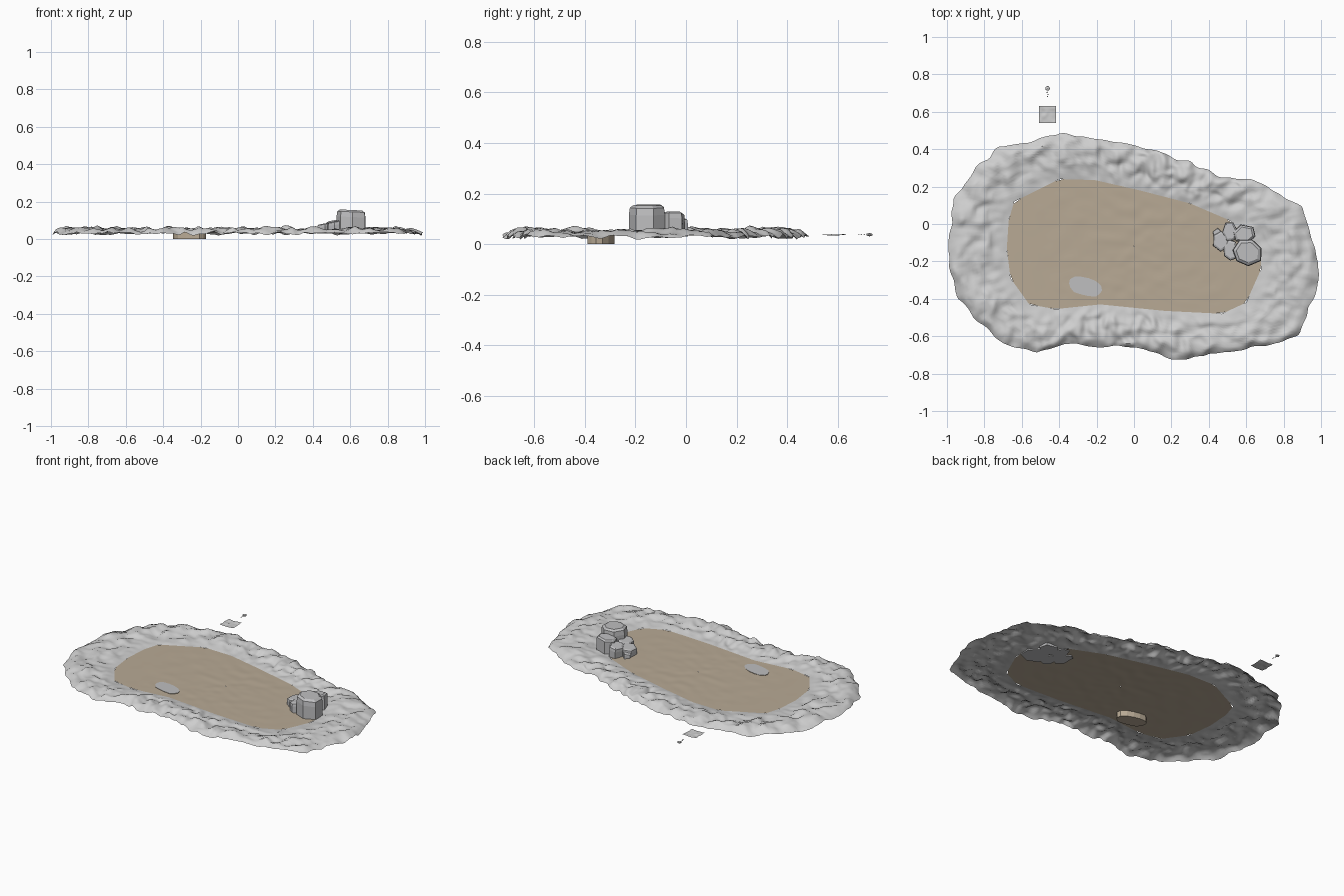
import bpy, bmesh, math, random
from mathutils import Vector, noise

if "Cube" in bpy.data.objects:
    bpy.data.objects.remove(bpy.data.objects["Cube"])

random.seed(4)
CX, CY = 0.0, -0.12
SAND_Z = 0.036

OUTER = [(-.99, -.08), (-.96, .13), (-.85, .30), (-.72, .41), (-.56, .44), (-.40, .487), (-.24, .46),
         (-.07, .44), (.09, .40), (.30, .33), (.46, .25), (.62, .24), (.78, .16), (.89, .09), (.96, -.08),
         (.995, -.27), (.94, -.43), (.89, -.59), (.73, -.65), (.46, -.69), (.22, -.725), (.06, -.67),
         (-.18, -.65), (-.37, -.64), (-.52, -.69), (-.69, -.64), (-.82, -.53), (-.94, -.40), (-.985, -.27)]
INNER = [(-.40, .24), (-.21, .235), (.03, .18), (.30, .11), (.51, .02), (.68, -.16), (.68, -.24), (.60, -.42),
         (.47, -.48), (.17, -.465), (-.18, -.43), (-.42, -.455), (-.56, -.43), (-.66, -.29), (-.68, -.13),
         (-.67, .02), (-.64, .12)]


def material(name, rgb):
    m = bpy.data.materials.new(name)
    m.diffuse_color = (*rgb, 1)
    m.use_nodes = True
    m.node_tree.nodes["Principled BSDF"].inputs["Base Color"].default_value = m.diffuse_color
    return m


BANK = material("pale bank grey", (0.62, 0.62, 0.62))
ROCK = material("rock grey", (0.52, 0.52, 0.53))
SAND = material("sand", (0.48, 0.40, 0.30))


def finish(bm, name, mats, smooth=None):
    me = bpy.data.meshes.new(name)
    bm.normal_update()
    bm.to_mesh(me)
    bm.free()
    ob = bpy.data.objects.new(name, me)
    bpy.context.collection.objects.link(ob)
    for m in mats:
        me.materials.append(m)
    if smooth:
        bpy.context.view_layer.objects.active = ob
        ob.select_set(True)
        bpy.ops.object.shade_smooth_by_angle(angle=math.radians(smooth))
        ob.select_set(False)
    return ob


def radius(outline, a):
    """Distance from the centre to the outline in direction a."""
    dx, dy = math.cos(a), math.sin(a)
    for (x1, y1), (x2, y2) in zip(outline, outline[1:] + outline[:1]):
        x, y, ex, ey = x1 - CX, y1 - CY, x2 - x1, y2 - y1
        den = dx * ey - dy * ex
        if abs(den) < 1e-9:
            continue
        r, s = (x * ey - y * ex) / den, (x * dy - y * dx) / den
        if r > 0 and -1e-6 <= s <= 1 + 1e-6:
            return r
    return 0.5


def loft(rows, name, mats, smooth):
    bm = bmesh.new()
    vr = [[bm.verts.new(p) for p in row] for row in rows]
    n = len(vr[0])
    for a, b in zip(vr, vr[1:]):
        for i in range(n):
            j = (i + 1) % n
            bm.faces.new((a[i], b[i], b[j], a[j]))
    return finish(bm, name, mats, smooth)


# rough bank: one crumpled open sheet around the sand
N, ROWS = 360, 18
angles = [2 * math.pi * (i + .5) / N for i in range(N)]
inner_r = [radius(INNER, a) for a in angles]
outer_r = [radius(OUTER, a) for a in angles]
rows = []
for k in range(ROWS + 1):
    t = k / ROWS
    row = []
    for a, ri, ro in zip(angles, inner_r, outer_r):
        r = ri + (ro - ri) * t
        x, y = CX + r * math.cos(a), CY + r * math.sin(a)
        w = min(1, t * 2.5)
        # ripples run along the bank
        crumple = noise.noise(Vector((r * 17, math.cos(a) * 9, math.sin(a) * 9)))
        fine = noise.noise(Vector((x * 26, y * 26, 5)))
        push = 0.018 * w * noise.noise(Vector((x * 13, y * 13, 9)))
        lip = max(0, (t - .8) / .2)
        z = SAND_Z + .017 * math.sin(min(1, t * 1.3) * math.pi / 2) - .024 * lip ** 2
        z += w * (.021 * crumple + .012 * fine) * (1 - .3 * lip)
        z = min(.083, max(.014, z))
        row.append((x + push * math.cos(a), y + push * math.sin(a), z))
    rows.append(row)
loft(rows, "rocky_bank", [BANK], 50)

# gently rippled sand floor
rows = []
for k in range(25):
    t = max(k / 24, .004)
    row = []
    for a, ri in zip(angles[::4], inner_r[::4]):
        x, y = CX + ri * t * math.cos(a), CY + ri * t * math.sin(a)
        h = .0025 * noise.noise(Vector((x * 14, y * 18, 2))) * min(1, (1 - t) * 5)
        row.append((x, y, SAND_Z + h))
    rows.append(row)
loft(rows, "sand_floor", [SAND], 60)


def boulder(name, cx, cy, rx, ry, z0, z1, sides, turn, tilt=.008):
    """Irregular faceted prism with a chamfered, slightly tilted top."""
    bm = bmesh.new()
    jit = [random.uniform(.9, 1.08) for _ in range(sides)]
    for s, z in ((1, z0), (1, z0 + .7 * (z1 - z0)), (.95, z0 + .92 * (z1 - z0)), (.75, z1)):
        for i in range(sides):
            a = turn + 2 * math.pi * i / sides
            x, y = rx * s * jit[i] * math.cos(a), ry * s * jit[i] * math.sin(a)
            bm.verts.new((cx + x, cy + y, z + (tilt * x / rx if z > z0 else 0)))
    bmesh.ops.convex_hull(bm, input=bm.verts)
    bmesh.ops.dissolve_limit(bm, angle_limit=.12, verts=bm.verts, edges=bm.edges)
    finish(bm, name, [ROCK])


# boulder cluster
for i, spec in enumerate([
        (.605, -.150, .085, .078, .03, .155, 7, .3, -.004),
        (.590, -.055, .066, .052, .03, .125, 6, .8),
        (.515, -.040, .042, .055, .03, .100, 6, .1),
        (.465, -.090, .046, .055, .03, .083, 6, .5),
        (.520, -.140, .045, .060, .03, .095, 7, 1.0),
        (.445, -.055, .026, .032, .03, .065, 5, .2)]):
    boulder(f"boulder_{i + 1}", *spec)

# flat stone sunk in the sand: grey top, sandy sides and underside
bm = bmesh.new()
pts = []
for i in range(14):
    a = 2 * math.pi * i / 14
    k = random.uniform(.9, 1.06)
    x, y = .092 * k * math.cos(a), .052 * k * math.sin(a)
    pts.append((-.262 + x, -.335 + y - .22 * x))
bottom = [bm.verts.new((x, y, 0)) for x, y in pts]
top = [bm.verts.new((x, y, SAND_Z + .002)) for x, y in pts]
bm.faces.new(bottom[::-1])
bm.faces.new(top)
for i in range(14):
    j = (i + 1) % 14
    bm.faces.new((bottom[i], bottom[j], top[j], top[i]))
bm.normal_update()
for f in bm.faces:
    f.material_index = 0 if f.normal.z > .5 else 1
finish(bm, "sunken_stone", [ROCK, SAND])

# small loose square of bank surface behind
bm = bmesh.new()
bmesh.ops.create_grid(bm, x_segments=10, y_segments=10, size=.045)
for v in bm.verts:
    v.co.z = .037 + .006 * noise.noise(Vector((v.co.x * 40, v.co.y * 40, 1)))
    v.co.x -= .462
    v.co.y += .585
finish(bm, "loose_square", [BANK], 50)

# pebble with a short trail of crumbs
for i, (x, y, r) in enumerate([(-.462, .725, .014), (-.464, .704, .004), (-.460, .692, .004), (-.462, .682, .003)]):
    bm = bmesh.new()
    bmesh.ops.create_icosphere(bm, subdivisions=1, radius=r)
    for v in bm.verts:
        v.co = Vector((v.co.x + x, v.co.y + y, v.co.z * .5 + .038))
    finish(bm, f"pebble_{i + 1}", [BANK])
